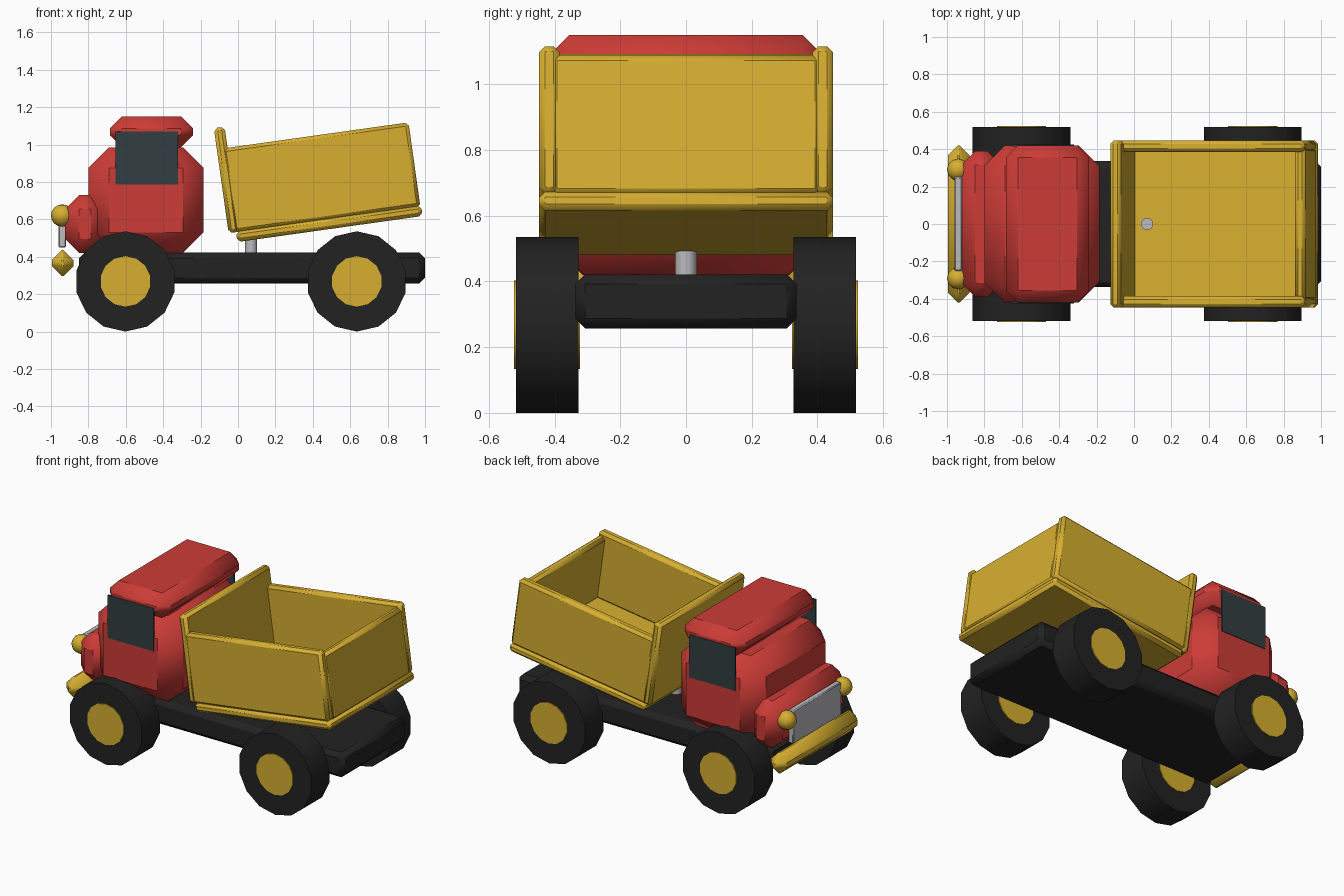
import bpy
import math
from mathutils import Matrix, Vector

cube = bpy.data.objects.get("Cube")
if cube:
    bpy.data.objects.remove(cube, do_unlink=True)


def material(name, rgb):
    m = bpy.data.materials.new(name)
    m.use_nodes = True
    m.diffuse_color = (*rgb, 1)
    bsdf = next(n for n in m.node_tree.nodes if n.type == "BSDF_PRINCIPLED")
    bsdf.inputs["Base Color"].default_value = (*rgb, 1)
    return m


RED = material("red paint", (0.61, 0.045, 0.038))
YELLOW = material("yellow paint", (0.68, 0.43, 0.03))
BLACK = material("black rubber", (0.016, 0.016, 0.016))
GRAY = material("gray metal", (0.5, 0.5, 0.52))
GLASS = material("dark glass", (0.032, 0.048, 0.051))


def finish(obj, name, mat):
    obj.name = name
    obj.data.materials.append(mat)
    bpy.ops.object.shade_smooth_by_angle(angle=math.radians(50))
    return obj


def box(name, mat, x, y, z, bevel=0.0, frame=None):
    """Box spanning the x, y and z ranges, chamfered, optionally in a tilted frame."""
    low, high = Vector((x[0], y[0], z[0])), Vector((x[1], y[1], z[1]))
    bpy.ops.mesh.primitive_cube_add(size=1)
    obj = bpy.context.object
    size = Matrix.Diagonal((*(high - low), 1))
    obj.data.transform(Matrix.Translation((low + high) / 2) @ size)
    if frame:
        obj.matrix_world = frame
    finish(obj, name, mat)
    if bevel:
        mod = obj.modifiers.new("chamfer", "BEVEL")
        mod.width = bevel
        mod.segments = 1
        mod.limit_method = "NONE"
    return obj


def wheel_disc(name, mat, x, y, radius, depth):
    # One corner of the 14-sided disc points straight down
    bpy.ops.mesh.primitive_cylinder_add(vertices=14, radius=radius, depth=depth)
    obj = bpy.context.object
    obj.data.transform(Matrix.Rotation(math.pi / 2, 4, "X"))
    obj.location = (x, y, 0.268)
    return finish(obj, name, mat)


# Chassis, cab and hood
box("chassis", BLACK, (-0.85, 1.0), (-0.337, 0.337), (0.257, 0.422), 0.03)
box("cab", RED, (-0.80, -0.185), (-0.42, 0.42), (0.42, 0.985), 0.11)
box("roof", RED, (-0.685, -0.24), (-0.42, 0.42), (0.985, 1.15), 0.065)
box("hood", RED, (-0.925, -0.71), (-0.39, 0.39), (0.42, 0.73), 0.075)
box("grille", GRAY, (-0.96, -0.92), (-0.25, 0.25), (0.45, 0.67), 0.006)
box("bumper", YELLOW, (-0.995, -0.88), (-0.42, 0.42), (0.297, 0.435), 0.052)

# Paired parts on both sides
for side, s in (("right", -1), ("left", 1)):
    edges = sorted((s * 0.415, s * 0.424))
    box(side + "_window", GLASS, (-0.655, -0.32), edges, (0.787, 1.07))
    bpy.ops.mesh.primitive_uv_sphere_add(segments=12, ring_count=8, radius=0.06,
                                         location=(-0.94, s * 0.29, 0.62))
    finish(bpy.context.object, side + "_headlight", YELLOW)
    for end, x in (("front", -0.602), ("rear", 0.635)):
        wheel_disc(f"{end}_{side}_tire", BLACK, x, s * 0.423, 0.268, 0.19)
        wheel_disc(f"{end}_{side}_hub", YELLOW, x, s * 0.423, 0.135, 0.202)

# Lifting piston reaching through the bed floor
bpy.ops.mesh.primitive_cylinder_add(vertices=10, radius=0.033, depth=0.2,
                                    location=(0.07, 0, 0.48))
finish(bpy.context.object, "piston", GRAY)

# Tipped bed, built in its own raised frame
tilt = Matrix.Translation((0.488, 0, 0.576)) @ Matrix.Rotation(math.radians(-8), 4, "Y")
full = (-0.447, 0.447)
box("bed_floor", YELLOW, (-0.5, 0.5), full, (-0.028, 0.03), 0.018, tilt)
box("bed_headboard", YELLOW, (-0.54, -0.482), full, (0.025, 0.592), 0.018, tilt)
box("bed_tailgate", YELLOW, (0.438, 0.495), (-0.41, 0.41), (0.02, 0.45), 0.018, tilt)
box("bed_right_wall", YELLOW, (-0.51, 0.495), (-0.447, -0.385), (0.025, 0.478), 0.018, tilt)
box("bed_left_wall", YELLOW, (-0.51, 0.495), (0.385, 0.447), (0.025, 0.478), 0.018, tilt)
